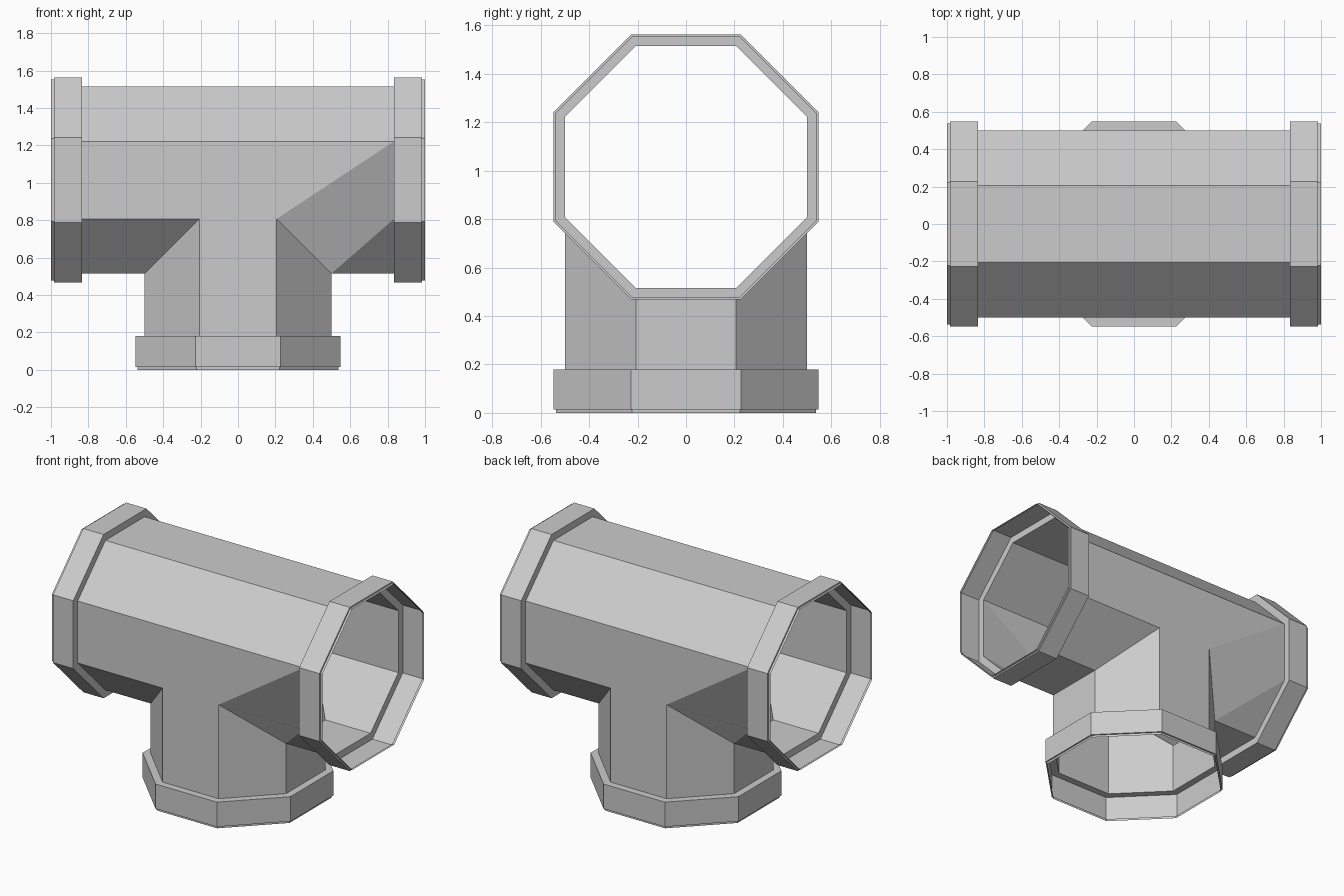
import bpy, bmesh
from math import pi, cos, sin
from mathutils import Matrix

cube = bpy.data.objects.get("Cube")
if cube:
    bpy.data.objects.remove(cube)

grey = bpy.data.materials.new("pipe_grey")
grey.use_nodes = True
COLOUR = (0.6, 0.6, 0.6, 1)
grey.diffuse_color = COLOUR
grey.node_tree.nodes["Principled BSDF"].inputs["Base Color"].default_value = COLOUR

AXIS = 1.015             # height of the main pipe's axis
A = 0.5                  # pipe wall distance from its axis
B = A * (2 ** 0.5 - 1)   # half the width of one octagon side
L = 0.835                # distance from the centre to each collar
R = 0.547                # collar wall distance


def finish(bm, name, matrix):
    bmesh.ops.remove_doubles(bm, verts=bm.verts, dist=0.0005)
    bmesh.ops.transform(bm, matrix=Matrix.Translation((0, 0, AXIS)) @ matrix, verts=bm.verts)
    mesh = bpy.data.meshes.new(name)
    bm.to_mesh(mesh)
    bm.free()
    mesh.materials.append(grey)
    obj = bpy.data.objects.new(name, mesh)
    bpy.context.collection.objects.link(obj)
    return obj


# Pipe body: one half of the octagonal tee, repeated by a half turn
half = [
    # front wall running down into the branch
    [(-L, -A, -B), (-B, -A, -B), (-B, -A, -L), (B, -A, -L), (B, -A, -B), (L, -A, B), (-L, -A, B)],
    # folded panel and the triangle beneath it
    [(B, -A, -B), (A, -B, -A), (L, -A, -B), (L, -A, B)],
    [(A, -B, -A), (L, -B, -A), (L, -A, -B)],
    # lower and upper slanted walls
    [(-L, -A, -B), (-L, -B, -A), (-A, -B, -A), (-B, -A, -B)],
    [(-L, -A, B), (L, -A, B), (L, -B, A), (-L, -B, A)],
    # slanted branch walls
    [(B, -A, -B), (B, -A, -L), (A, -B, -L), (A, -B, -A)],
    [(-B, -A, -B), (-A, -B, -A), (-A, -B, -L), (-B, -A, -L)],
    # branch side and pipe underside
    [(A, -B, -A), (A, -B, -L), (A, B, -L), (A, B, -A)],
    [(A, -B, -A), (A, B, -A), (L, B, -A), (L, -B, -A)],
]
bm = bmesh.new()
for s in (1, -1):
    for face in half:
        bm.faces.new([bm.verts.new((s * x, s * y, z)) for x, y, z in face])
bm.faces.new([bm.verts.new(p) for p in [(-L, -B, A), (L, -B, A), (L, B, A), (-L, B, A)]])
finish(bm, "tee_pipe", Matrix())


# Collars: a stepped octagonal sleeve with a slightly narrower lip
def collar(name, end, matrix):
    lip = end - 0.015
    profile = [(A, L), (R, L), (R, lip), (R - 0.01, lip), (R - 0.01, end)]
    bm = bmesh.new()
    rings = []
    for r, z in profile:
        c = r / cos(pi / 8)
        angles = [(i + 0.5) * pi / 4 for i in range(8)]
        rings.append([bm.verts.new((c * cos(t), c * sin(t), z)) for t in angles])
    for low, high in zip(rings, rings[1:]):
        for i in range(8):
            j = (i + 1) % 8
            bm.faces.new([low[i], low[j], high[j], high[i]])
    finish(bm, name, matrix)


collar("left_collar", 1.0, Matrix.Rotation(pi / 2, 4, "Y"))
collar("right_collar", 1.0, Matrix.Rotation(-pi / 2, 4, "Y"))
collar("bottom_collar", AXIS, Matrix.Rotation(pi, 4, "X"))
